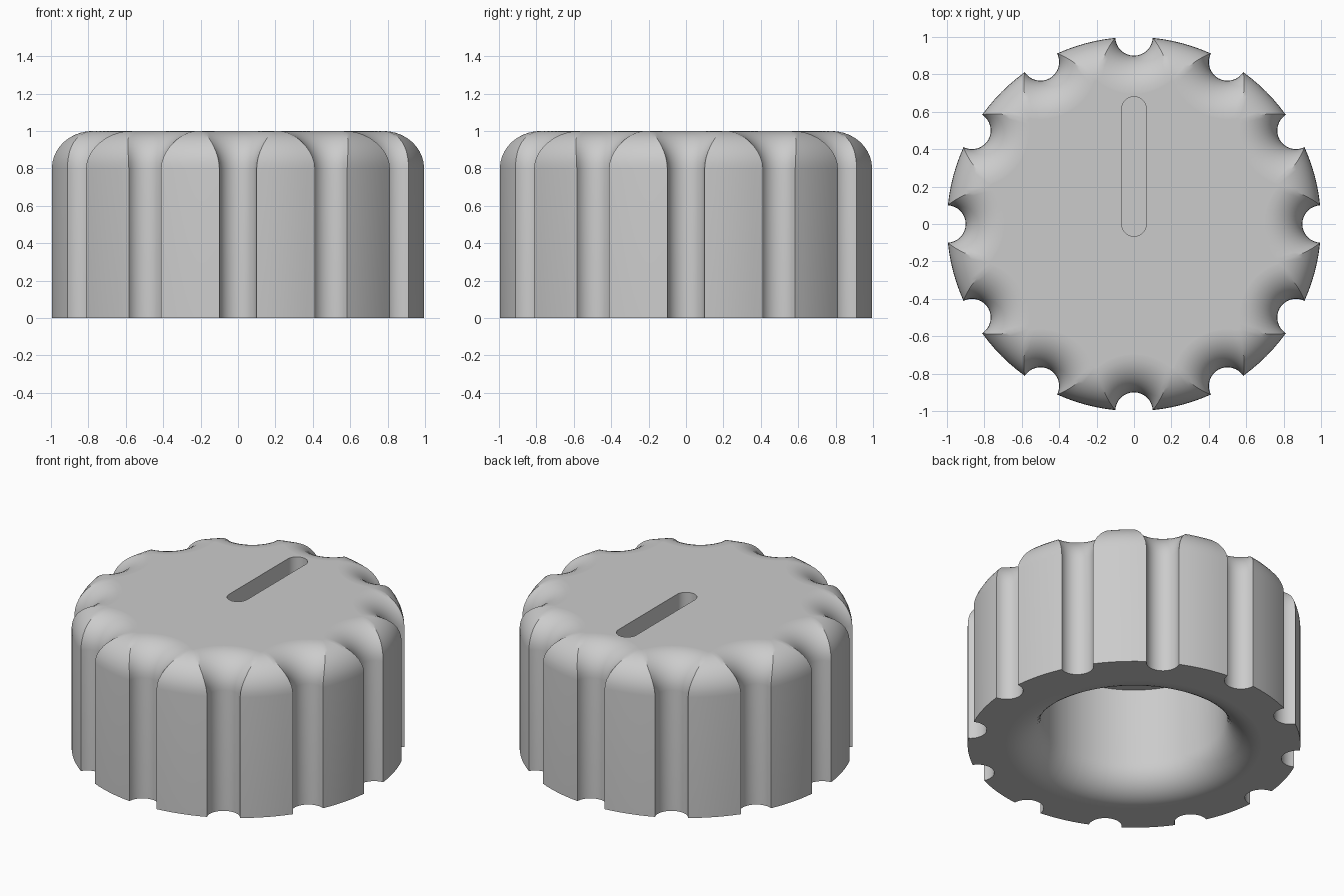
import bpy, bmesh, math

cube = bpy.data.objects.get("Cube")
if cube:
    bpy.data.objects.remove(cube, do_unlink=True)

GROOVES, GROOVE_R = 12, 0.1      # finger grooves centred on the rim
FILLET, TOP = 0.2, 1.0           # rounded top edge
BORE_R, BORE_TOP = 0.56, 0.7     # cavity underneath, with a rounded mouth
ARC, LAND, STEPS = 8, 6, 10      # half groove, ridge and fillet resolution

grey = bpy.data.materials.new("light_grey")
grey.use_nodes = True
grey.diffuse_color = (0.6, 0.6, 0.6, 1)
grey.node_tree.nodes["Principled BSDF"].inputs["Base Color"].default_value = (0.6, 0.6, 0.6, 1)


def fluted_outline(d):
    """Fluted circle offset inward by d, counter-clockwise."""
    land, rho, pts = 1 - d, GROOVE_R + d, []
    corner = math.acos((1 + land * land - rho * rho) / (2 * land))
    beta = math.atan2(land * math.sin(corner), 1 - land * math.cos(corner))
    pitch = 2 * math.pi / GROOVES
    for k in range(GROOVES):
        a = k * pitch
        for i in range(-ARC, ARC + 1):
            b = beta * i / ARC
            x, y = 1 - rho * math.cos(b), rho * math.sin(b)
            pts.append((x * math.cos(a) - y * math.sin(a), x * math.sin(a) + y * math.cos(a)))
        for i in range(1, LAND):
            t = a + corner + (pitch - 2 * corner) * i / LAND
            pts.append((land * math.cos(t), land * math.sin(t)))
    return pts


def stack_rings(name, rings):
    """Closed solid from rings of equal length, capped at both ends."""
    bm = bmesh.new()
    loops = [[bm.verts.new((x, y, z)) for x, y in pts] for pts, z in rings]
    n = len(loops[0])
    for lo, hi in zip(loops, loops[1:]):
        for i in range(n):
            j = (i + 1) % n
            bm.faces.new((lo[i], lo[j], hi[j], hi[i]))
    bm.faces.new(loops[0][::-1])
    bm.faces.new(loops[-1])
    bmesh.ops.recalc_face_normals(bm, faces=bm.faces[:])
    mesh = bpy.data.meshes.new(name)
    bm.to_mesh(mesh)
    bm.free()
    mesh.materials.append(grey)
    obj = bpy.data.objects.new(name, mesh)
    bpy.context.collection.objects.link(obj)
    return obj


# Cavity rings, from its ceiling down to the rounded mouth
base = fluted_outline(0)
angles = [math.atan2(y, x) for x, y in base]


def circle(r):
    return [(r * math.cos(a), r * math.sin(a)) for a in angles]


quarter = [math.pi / 2 * i / STEPS for i in range(STEPS + 1)]
rings = [(circle(BORE_R - 0.01), BORE_TOP), (circle(BORE_R), BORE_TOP)]
rings += [(circle(BORE_R + FILLET * (1 - math.cos(t))), FILLET * (1 - math.sin(t))) for t in quarter]
rings.append((circle(BORE_R + FILLET + 0.01), 0))

# Outer wall and rolled top edge
rings.append((base, 0))
rings += [(fluted_outline(FILLET * (1 - math.cos(t))), TOP - FILLET * (1 - math.sin(t))) for t in quarter]
rings.append((fluted_outline(FILLET + 0.005), TOP))
knob = stack_rings("knob_body", rings)

# Pointer slot cut into the top
SLOT_R, SLOT_END, SLOT_DEPTH = 0.066, 0.615, 0.15
half = [math.pi * i / 12 for i in range(13)]
slot = [(SLOT_R * math.cos(t), SLOT_END + SLOT_R * math.sin(t)) for t in half]
slot += [(-SLOT_R * math.cos(t), -SLOT_R * math.sin(t)) for t in half]
cutter = stack_rings("slot_cutter", [(slot, TOP - SLOT_DEPTH), (slot, TOP + 0.1)])
cutter.hide_render = True

cut = knob.modifiers.new("pointer_slot", 'BOOLEAN')
cut.operation, cut.solver, cut.object = 'DIFFERENCE', 'EXACT', cutter
bpy.ops.object.select_all(action='DESELECT')
knob.select_set(True)
bpy.context.view_layer.objects.active = knob
bpy.ops.object.modifier_apply(modifier=cut.name)
bpy.data.objects.remove(cutter, do_unlink=True)
bpy.ops.object.shade_smooth_by_angle(angle=math.radians(30))
